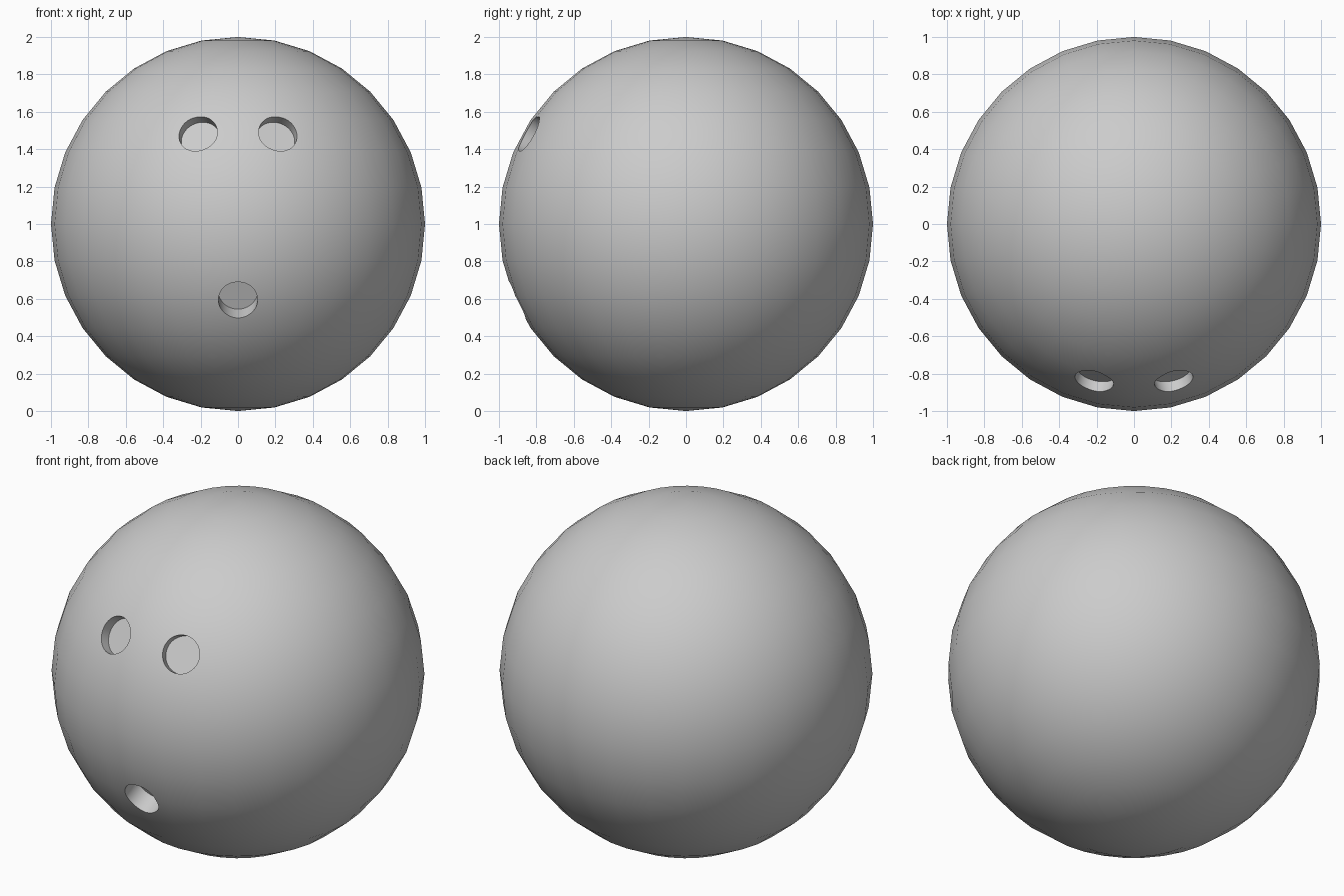
import bpy
from mathutils import Vector

if "Cube" in bpy.data.objects:
    bpy.data.objects.remove(bpy.data.objects["Cube"])

CENTRE = Vector((0, 0, 1))
HOLE_RADIUS = 0.105

# Ball body
bpy.ops.mesh.primitive_uv_sphere_add(segments=32, ring_count=16, radius=1, location=CENTRE)
ball = bpy.context.object
ball.name = "ball"


def drill(name, direction, floor):
    """Cut a flat-bottomed round hole along a radius, down to the floor distance."""
    axis = Vector(direction).normalized()
    top = 1.2
    bpy.ops.mesh.primitive_cylinder_add(
        vertices=48, radius=HOLE_RADIUS, depth=top - floor,
        location=CENTRE + axis * (top + floor) / 2,
        rotation=axis.to_track_quat('Z', 'Y').to_euler())
    cutter = bpy.context.object
    cutter.name = name
    cutter.hide_render = True
    bpy.context.view_layer.objects.active = ball
    mod = ball.modifiers.new(name, 'BOOLEAN')
    mod.operation = 'DIFFERENCE'
    mod.solver = 'EXACT'
    mod.object = cutter
    bpy.ops.object.modifier_apply(modifier=mod.name)
    bpy.data.objects.remove(cutter, do_unlink=True)


# Two finger holes and the deeper thumb hole
for side, label in ((-1, "left"), (1, "right")):
    drill(label + "_finger_hole", (side * 0.215, -0.845, 0.485), 0.93)
drill("thumb_hole", (0, -0.91, -0.41), 0.875)

# Smooth shading with crisp rims; outer skin keeps true spherical normals
bpy.ops.object.select_all(action='DESELECT')
ball.select_set(True)
bpy.context.view_layer.objects.active = ball
bpy.ops.object.shade_smooth_by_angle(angle=0.6)
mesh = ball.data
normals = [Vector((0, 0, 0))] * len(mesh.loops)
for poly in mesh.polygons:
    corners = [mesh.vertices[v].co for v in poly.vertices]
    if min(c.length for c in corners) > 0.97:
        for loop, co in zip(poly.loop_indices, corners):
            normals[loop] = co.normalized()
mesh.normals_split_custom_set(normals)
